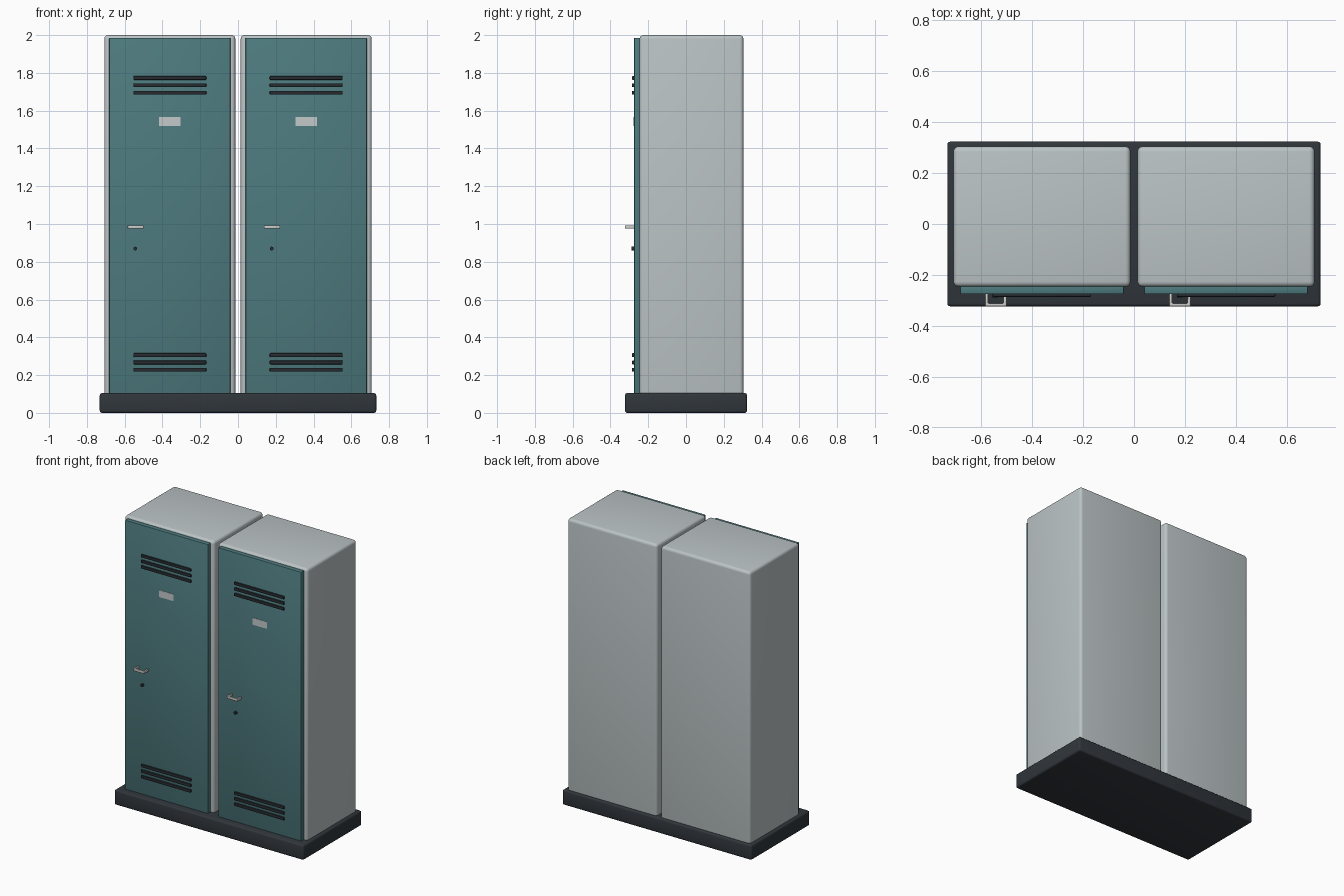
import bpy, bmesh, math
from mathutils import Matrix

if "Cube" in bpy.data.objects:
    bpy.data.objects.remove(bpy.data.objects["Cube"])


def material(name, rgb):
    m = bpy.data.materials.new(name)
    m.diffuse_color = (*rgb, 1)
    m.use_nodes = True
    m.node_tree.nodes["Principled BSDF"].inputs["Base Color"].default_value = m.diffuse_color
    return m


GREY = material("light grey paint", (0.50, 0.55, 0.56))
TEAL = material("teal paint", (0.075, 0.195, 0.21))
DARK = material("dark plinth", (0.03, 0.037, 0.045))
BLACK = material("dark vent", (0.02, 0.025, 0.03))
METAL = material("pale metal", (0.60, 0.60, 0.58))
LABEL = material("label card", (0.55, 0.59, 0.60))


def finish(bm, name, mat, bevel=0, segments=2):
    me = bpy.data.meshes.new(name)
    bm.to_mesh(me)
    bm.free()
    ob = bpy.data.objects.new(name, me)
    bpy.context.collection.objects.link(ob)
    me.materials.append(mat)
    bpy.context.view_layer.objects.active = ob
    ob.select_set(True)
    if bevel:
        b = ob.modifiers.new("bevel", "BEVEL")
        b.width, b.segments = bevel, segments
        bpy.ops.object.modifier_apply(modifier=b.name)
    bpy.ops.object.shade_smooth_by_angle(angle=math.radians(40))
    ob.select_set(False)
    return ob


def box(name, x, y, z, mat, bevel=0, segments=2):
    """Box from (min, max) ranges along each axis."""
    bm = bmesh.new()
    bmesh.ops.create_cube(bm, size=1)
    for v in bm.verts:
        v.co = [lo + (c + 0.5) * (hi - lo) for c, (lo, hi) in zip(v.co, (x, y, z))]
    return finish(bm, name, mat, bevel, segments)


def pull_handle(name, cx, cz, mat):
    """U-shaped pull: a flat outline extruded upwards."""
    w, t, h, y0, y1 = 0.042, 0.012, 0.009, -0.274, -0.323
    pts = [(-w, y0), (-w, y1), (w, y1), (w, y0),
           (w - t, y0), (w - t, y1 + t), (t - w, y1 + t), (t - w, y0)]
    bm = bmesh.new()
    face = bm.faces.new([bm.verts.new((cx + x, y, cz - h)) for x, y in pts])
    new = bmesh.ops.extrude_face_region(bm, geom=[face])["geom"]
    bmesh.ops.translate(bm, vec=(0, 0, 2 * h),
                        verts=[g for g in new if isinstance(g, bmesh.types.BMVert)])
    bmesh.ops.recalc_face_normals(bm, faces=bm.faces)
    return finish(bm, name, mat, 0.003)


def lock(name, cx, cz, mat):
    bm = bmesh.new()
    bmesh.ops.create_cone(bm, cap_ends=True, segments=16, radius1=0.01, radius2=0.01,
                          depth=0.016, matrix=Matrix.Translation((cx, -0.281, cz))
                          @ Matrix.Rotation(math.pi / 2, 4, "X"))
    return finish(bm, name, mat)


# Shared plinth
box("plinth", (-0.732, 0.732), (-0.323, 0.323), (0, 0.105), DARK, 0.012, 3)

# Two identical lockers side by side
for side, cx in (("left", -0.361), ("right", 0.361)):
    box(f"{side}_cabinet", (cx - 0.347, cx + 0.347), (-0.246, 0.304), (0.003, 2.0),
        GREY, 0.02, 4)
    box(f"{side}_door", (cx - 0.321, cx + 0.321), (-0.275, -0.24), (0.02, 1.985),
        TEAL, 0.004)
    # Vent slats, three at the top and three at the bottom
    for place, zc in (("upper", 1.734), ("lower", 0.267)):
        for i in (-1, 0, 1):
            z = zc + 0.039 * i
            box(f"{side}_{place}_vent_{i + 2}", (cx - 0.193, cx + 0.193),
                (-0.286, -0.27), (z - 0.01, z + 0.01), BLACK, 0.004)
    # Label, handle and lock
    box(f"{side}_label", (cx - 0.056, cx + 0.056), (-0.277, -0.272), (1.519, 1.567), LABEL)
    pull_handle(f"{side}_handle", cx - 0.181, 0.984, METAL)
    lock(f"{side}_lock", cx - 0.183, 0.87, BLACK)
